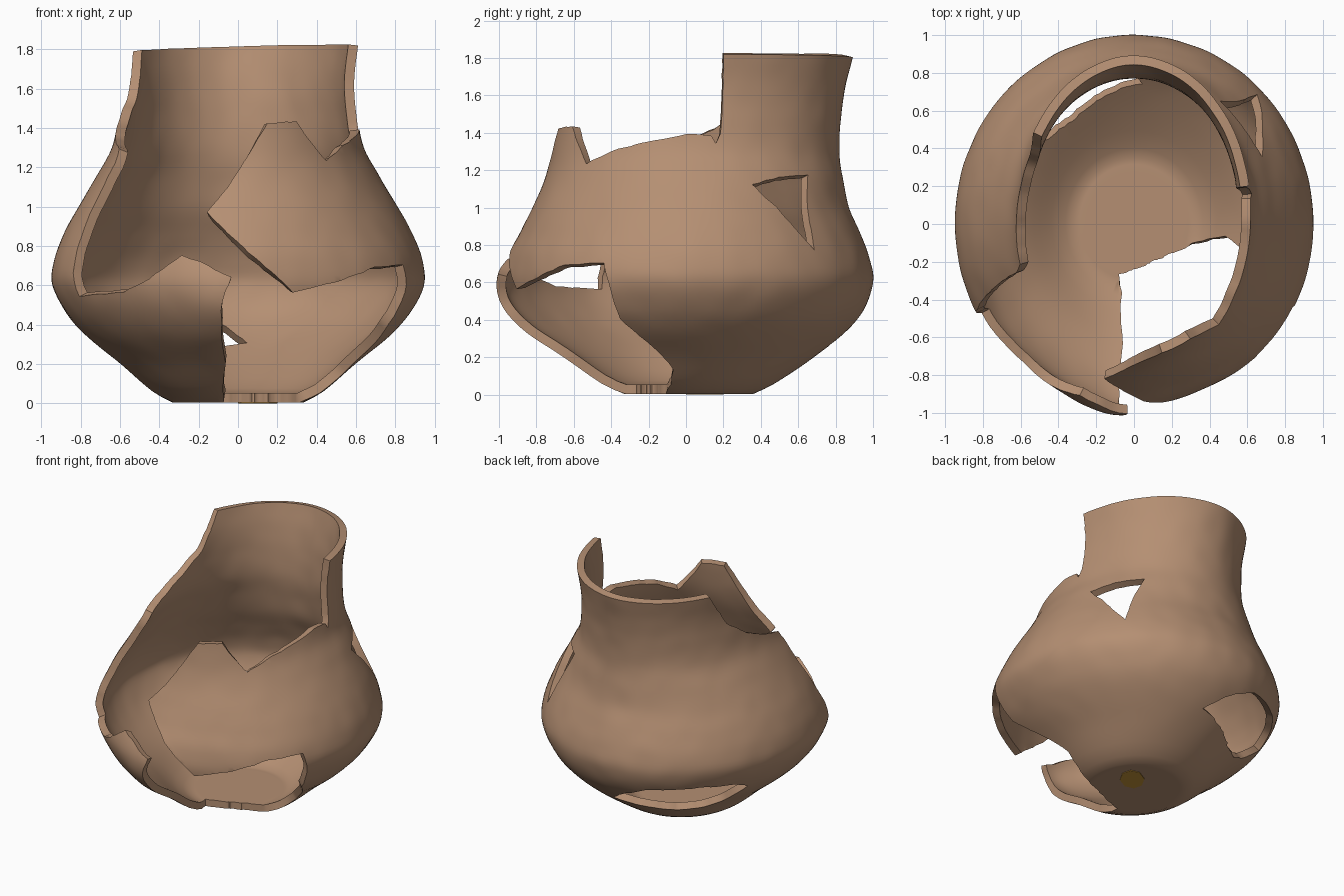
import bpy, bmesh, math, random
from mathutils import Vector, noise
from mathutils.geometry import delaunay_2d_cdt

if "Cube" in bpy.data.objects:
    bpy.data.objects.remove(bpy.data.objects["Cube"])

random.seed(4)
TOP, BASE_R, WALL = 1.8, 0.34, 0.05

# outer profile: height, half width in x, reach to the front, reach to the back
PROFILE = [
    (0.00, .33, .34, .36), (0.05, .425, .45, .465), (0.20, .60, .66, .69),
    (0.33, .76, .84, .85), (0.45, .87, .94, .95), (0.60, .945, .99, 1.0),
    (0.73, .935, .965, .98), (0.87, .88, .89, .925), (1.00, .81, .82, .87),
    (1.15, .72, .755, .84), (1.30, .64, .72, .82), (1.50, .605, .70, .83),
    (1.65, .60, .72, .855), (1.80, .618, .76, .89)]

# broken-out areas as (angle in degrees, height); negative height runs into the base
FRONT_BREAK = [
    (149.5, 1.8), (160, 1.55), (173, 1.42), (187, 1.34), (200, 1.29), (203, 1.22),
    (205, 1.0), (208, .7), (209, .54), (230, .56), (241, .63), (252, .75), (258, .72),
    (268, .64), (265, .5), (264, .36), (264, .2), (259, .02), (253, -.06),
    (270, -.1), (297, -.116), (321, -.085), (338, -.015), (349, .05), (352, .13),
    (337, .4), (335, .6), (333, .7), (318, .69), (302, .61), (288, .56),
    (259, .97), (274, 1.25), (284, 1.42), (299, 1.43), (312, 1.23), (325, 1.30),
    (341, 1.35), (356, 1.39), (366, 1.38), (368, 1.34), (369.5, 1.39), (369.5, 1.8)]
BACK_HOLE = [(86, .265), (97, .37), (110, .46), (135, .49), (149, .47), (156, .42),
             (148, .27), (140, .22), (125, .20), (107, .225)]
SIDE_HOLE = [(23, 1.12), (35, 1.16), (50, 1.17), (47, .95), (45, .77), (33, 1.0)]


def material(name, rgb):
    m = bpy.data.materials.new(name)
    m.diffuse_color = (*rgb, 1)
    m.use_nodes = True
    m.node_tree.nodes["Principled BSDF"].inputs["Base Color"].default_value = m.diffuse_color
    return m


def profile_at(z):
    """Smooth interpolation through the profile rows."""
    n = len(PROFILE)
    i = max(k for k in range(n - 1) if PROFILE[k][0] <= max(z, 0))
    a, b = PROFILE[i], PROFILE[i + 1]
    p, q = PROFILE[max(i - 1, 0)], PROFILE[min(i + 2, n - 1)]
    h = b[0] - a[0]
    t = (z - a[0]) / h
    out = []
    for k in (1, 2, 3):
        ma = (b[k] - p[k]) / (b[0] - p[0]) * h
        mb = (q[k] - a[k]) / (q[0] - a[0]) * h
        out.append((2*t**3 - 3*t*t + 1) * a[k] + (t**3 - 2*t*t + t) * ma
                   + (3*t*t - 2*t**3) * b[k] + (t**3 - t*t) * mb)
    return out


def bump(x, centre, half):
    d = abs(x - centre) / half
    return 0 if d >= 1 else math.cos(d * math.pi / 2) ** 2


def surface(ang, v):
    """Point on the outer wall for an angle in degrees and a height."""
    z = max(v, 0)
    rx, front, back = profile_at(z)
    k = max(0, (v + BASE_R) / BASE_R) if v < 0 else 1
    # refitted pieces sit slightly in or out of true
    lift = min(1, z / 0.3)
    k *= 1 - lift * (.025 * bump(ang, 232, 28) + .035 * bump(ang, 290, 42) * bump(z, .65, .4)
                     - .045 * bump(ang, 266, 20) * bump(z, .5, .4))
    a = math.radians(ang)
    x = rx * k * math.cos(a)
    y = (back - front) / 2 + (back + front) / 2 * k * math.sin(a)
    z += .004 + max(0, v - 1.4) / .4 * .016 * math.cos(a)
    p = Vector((x, y, z))
    wobble = .004 * noise.noise(p * 7) * lift
    return p + Vector((x, y, 0)) * wobble


def flat(ang, v):
    return Vector((math.radians(ang) * .8, v))


def ragged(points):
    """Subdivide a break outline and roughen it a little."""
    out = []
    for (a0, v0), (a1, v1) in zip(points, points[1:] + points[:1]):
        p, q = flat(a0, v0), flat(a1, v1)
        n = max(1, int((q - p).length / .035))
        for i in range(n):
            c = p.lerp(q, i / n)
            if i and c.y < 1.75:
                c += Vector((random.uniform(-.003, .003), random.uniform(-.003, .003)))
            out.append(c)
    return out


def inside(c, poly):
    hit = False
    b = poly[-1]
    for a in poly:
        if (a.y > c.y) != (b.y > c.y) and c.x < (b.x - a.x) * (c.y - a.y) / (b.y - a.y) + a.x:
            hit = not hit
        b = a
    return hit


# pot wall: unrolled grid cut along the break outlines, then wrapped round
rows = [-BASE_R + BASE_R * i / 8 for i in range(8)] + [TOP * i / 64 for i in range(65)]
pts = [flat(60 + 2 * i, v) for v in rows for i in range(181)]
holes = [ragged(h) for h in (FRONT_BREAK, BACK_HOLE, [(a + 360, v) for a, v in SIDE_HOLE])]
edges = []
for h in holes:
    s = len(pts)
    pts += h
    edges += [(s + i, s + (i + 1) % len(h)) for i in range(len(h))]
verts, _, tris, *_ = delaunay_2d_cdt(pts, edges, [], 0, 1e-5)

bm = bmesh.new()
bv = [bm.verts.new(surface(math.degrees(p.x / .8), min(p.y, TOP))) for p in verts]
for t in tris:
    c = sum((verts[i] for i in t), Vector((0, 0))) / len(t)
    if not any(inside(c, h) for h in holes):
        bm.faces.new([bv[i] for i in t])
bmesh.ops.delete(bm, geom=[v for v in bm.verts if not v.link_faces], context='VERTS')
bmesh.ops.remove_doubles(bm, verts=bm.verts, dist=5e-4)
me = bpy.data.meshes.new("pot_wall")
bm.to_mesh(me)
bm.free()
pot = bpy.data.objects.new("pot_wall", me)
bpy.context.collection.objects.link(pot)
me.materials.append(material("brown clay", (.46, .275, .17)))
bpy.context.view_layer.objects.active = pot
pot.select_set(True)
solid = pot.modifiers.new("thickness", 'SOLIDIFY')
solid.thickness = WALL
solid.offset = -1
bpy.ops.object.modifier_apply(modifier=solid.name)
bpy.ops.object.shade_smooth_by_angle(angle=math.radians(40))

# ochre mark under the base, a little off centre
bpy.ops.mesh.primitive_cylinder_add(vertices=8, radius=.1, depth=.006,
                                    location=(.1, .1, .003), rotation=(0, 0, math.radians(45)))
mark = bpy.context.object
mark.name = "base_mark"
mark.scale = (1.2, .82, 1)
mark.data.materials.append(material("ochre mark", (.55, .29, .04)))
